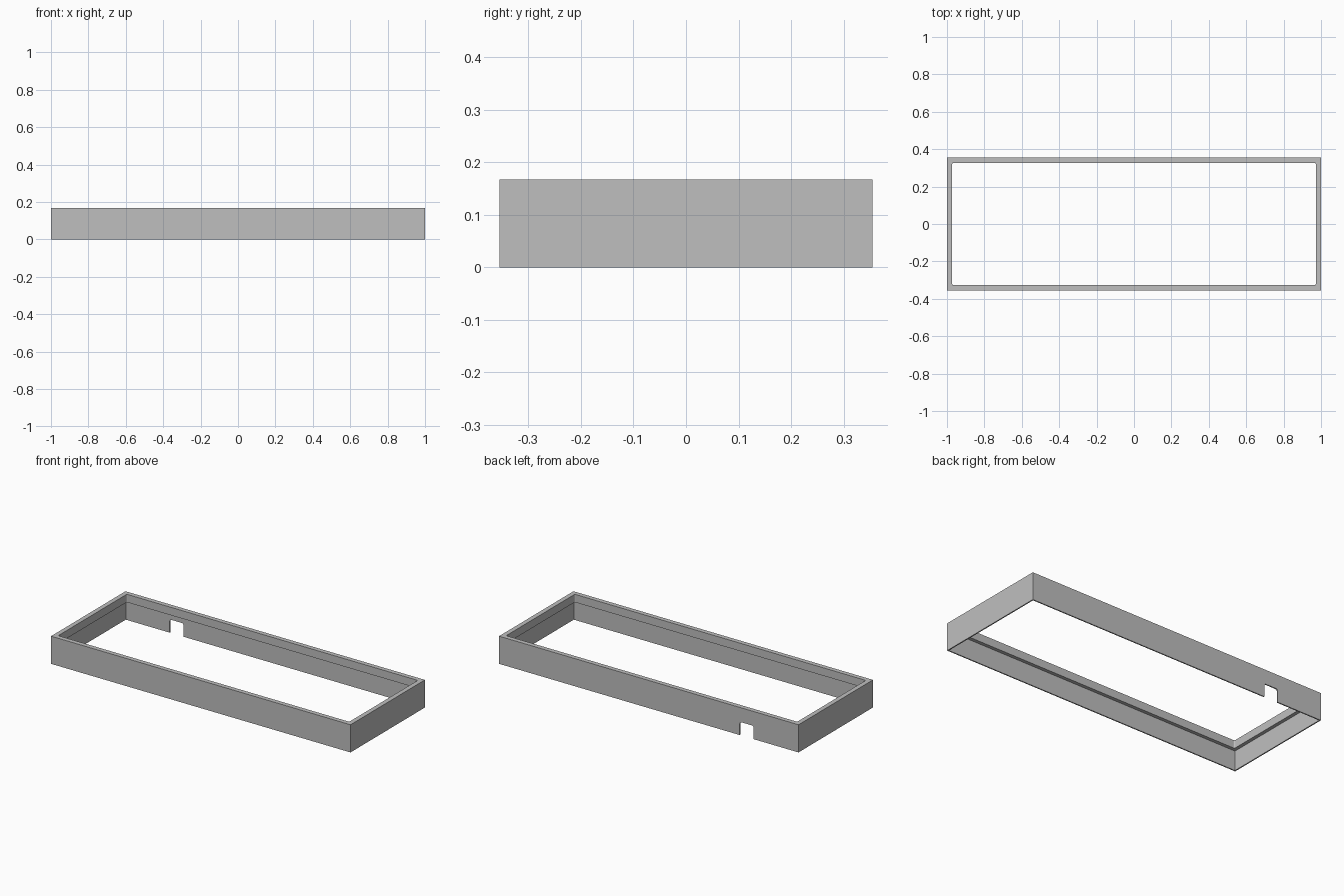
import bpy
import bmesh

old = bpy.data.objects.get("Cube")
if old:
    bpy.data.objects.remove(old, do_unlink=True)

# Overall dimensions
LENGTH, DEPTH, HEIGHT = 2.0, 0.71, 0.167
WALL, LIP = 0.007, 0.028
LIP_BOTTOM = 0.119
OVER = 0.05

grey = bpy.data.materials.new("plain grey")
grey.use_nodes = True
colour = (0.52, 0.52, 0.52, 1)
grey.diffuse_color = colour
grey.node_tree.nodes["Principled BSDF"].inputs["Base Color"].default_value = colour


def box(name, low, high, round_axis=None, radius=0.0):
    """Box between two corners; edges along round_axis can be rounded."""
    bm = bmesh.new()
    bmesh.ops.create_cube(bm, size=1)
    for v in bm.verts:
        for i in range(3):
            v.co[i] = high[i] if v.co[i] > 0 else low[i]
    if round_axis is not None:
        edges = [e for e in bm.edges
                 if abs((e.verts[0].co - e.verts[1].co).normalized()[round_axis]) > 0.9]
        bmesh.ops.bevel(bm, geom=edges, offset=radius, segments=4,
                        profile=0.5, affect='EDGES')
    mesh = bpy.data.meshes.new(name)
    bm.to_mesh(mesh)
    bm.free()
    mesh.materials.append(grey)
    obj = bpy.data.objects.new(name, mesh)
    bpy.context.collection.objects.link(obj)
    return obj


def cut(target, cutter):
    """Subtract a hidden cutter from the target."""
    mod = target.modifiers.new(cutter.name, 'BOOLEAN')
    mod.operation = 'DIFFERENCE'
    mod.solver = 'EXACT'
    mod.object = cutter
    cutter.hide_render = True
    cutter.hide_set(True)
    cutter.display_type = 'WIRE'


hx, hy = LENGTH / 2, DEPTH / 2

# Rectangular frame
frame = box("frame", (-hx, -hy, 0), (hx, hy, HEIGHT))

# Wide recess below the lip
recess = box("recess_cutter", (WALL - hx, WALL - hy, -OVER),
             (hx - WALL, hy - WALL, LIP_BOTTOM))

# Opening through the lip, with softened corners
opening = box("opening_cutter", (LIP - hx, LIP - hy, -2 * OVER),
              (hx - LIP, hy - LIP, HEIGHT + OVER), 2, 0.008)

# Cable notch in the back wall
notch = box("notch_cutter", (-0.70, hy - OVER, -OVER),
            (-0.607, hy + OVER, 0.08), 1, 0.012)

for cutter in (recess, opening, notch):
    cut(frame, cutter)
